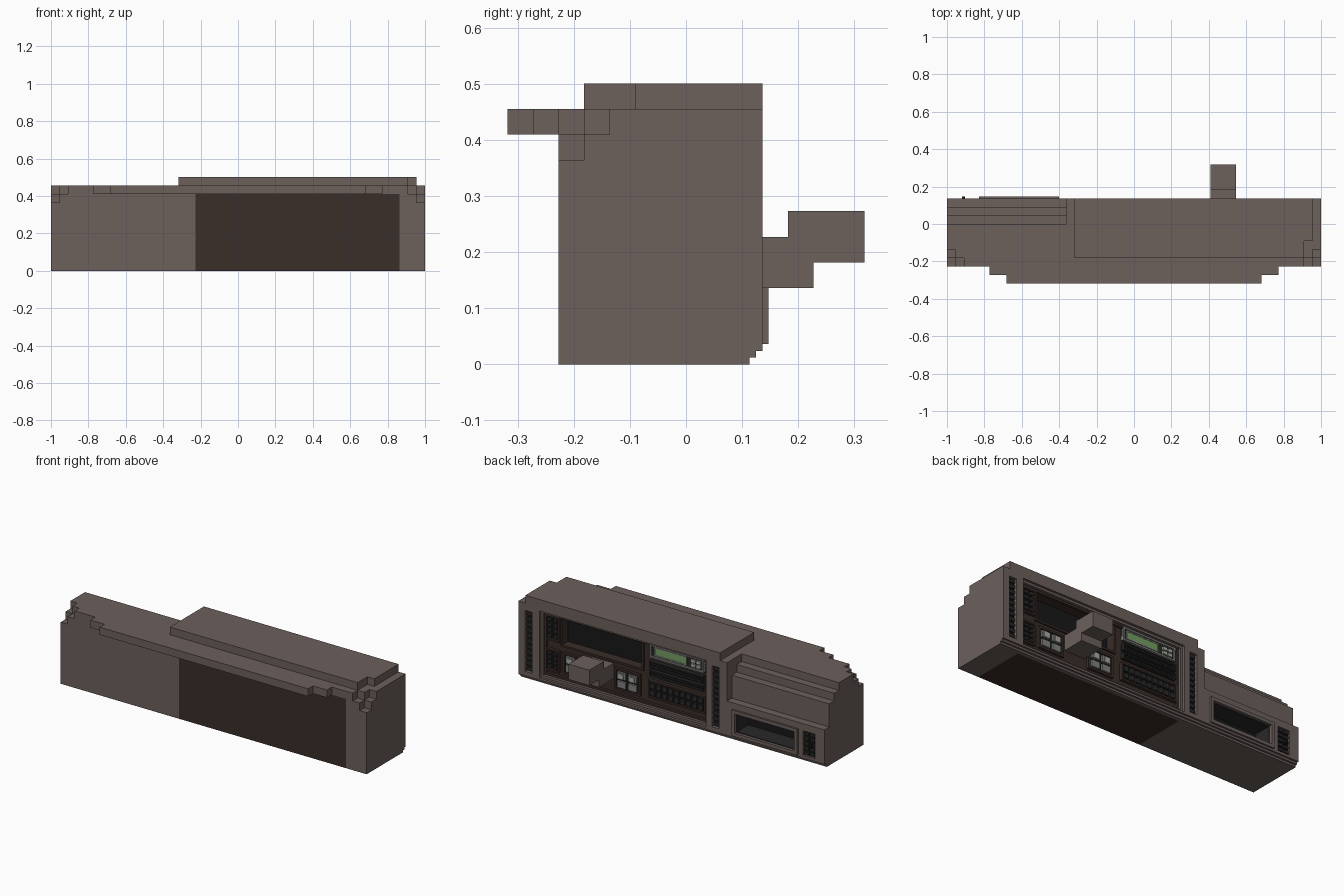
import bpy, bmesh

if "Cube" in bpy.data.objects:
    bpy.data.objects.remove(bpy.data.objects["Cube"])

U = 1 / 22  # block size of the voxel grid


def mat(name, r, g, b):
    m = bpy.data.materials.new(name)
    m.diffuse_color = (r, g, b, 1)
    m.use_nodes = True
    m.node_tree.nodes["Principled BSDF"].inputs["Base Color"].default_value = m.diffuse_color
    return m


BROWN = mat("brown_plastic", .150, .115, .105)
DARK = mat("dark_brown", .042, .027, .022)
BLACK = mat("black", .009, .009, .009)
CHAR = mat("charcoal", .022, .022, .023)
GREY = mat("grey", .22, .22, .21)
PALE = mat("pale_button", .40, .40, .37)
GREEN = mat("green_screen", .17, .34, .12)


def add(name, bm, m):
    bmesh.ops.recalc_face_normals(bm, faces=bm.faces)
    me = bpy.data.meshes.new(name)
    bm.to_mesh(me)
    bm.free()
    ob = bpy.data.objects.new(name, me)
    if m:
        me.materials.append(m)
    bpy.context.collection.objects.link(ob)
    return ob


def box(name, x, y, z, m=BROWN):
    bm = bmesh.new()
    bmesh.ops.create_cube(bm, size=1)
    for v in bm.verts:
        v.co = [a[0] + (a[1] - a[0]) * (c + .5) for a, c in zip((x, y, z), v.co)]
    return add(name, bm, m)


def extrude_x(name, profile, x0, x1, m=BROWN):
    bm = bmesh.new()
    f = bm.faces.new([bm.verts.new((x0, y, z)) for y, z in profile])
    r = bmesh.ops.extrude_face_region(bm, geom=[f])
    for v in r["geom"]:
        if isinstance(v, bmesh.types.BMVert):
            v.co.x = x1
    return add(name, bm, m)


def cut(ob, *boxes):
    for b in boxes:
        c = box("cutter", *b, m=None)
        c.hide_render = True
        md = ob.modifiers.new("cut", "BOOLEAN")
        md.operation, md.solver, md.object = "DIFFERENCE", "EXACT", c
        bpy.context.view_layer.objects.active = ob
        bpy.ops.object.modifier_apply(modifier="cut")
        bpy.data.objects.remove(c)


def vent(name, x, z, y, n, cols=1, slat=CHAR, fill=.55, depth=.012):
    # black backing with rows of raised slats
    box(name + "_backing", x, (y - .01, y), z, BLACK)
    w, h = (x[1] - x[0]) / cols, (z[1] - z[0]) / n
    for c in range(cols):
        for i in range(n):
            a, b = x[0] + w * (c + .12), z[0] + h * (i + .5 - fill / 2)
            box(name + "_slat", (a, a + w * .76), (y, y + depth), (b, b + h * fill), slat)


def frame(name, x, z, y, t, m):
    # four bars around an opening
    box(name + "_top", x, y, (z[1] - t, z[1]), m)
    box(name + "_bottom", x, y, (z[0], z[0] + t), m)
    for a in (x[0], x[1] - t):
        box(name + "_side", (a, a + t), y, (z[0] + t, z[1] - t), m)


YF, YB = -5 * U, 3 * U
XM = -8 * U
sill = [(YF, 0), (.113, 0), (.113, .012), (.125, .012), (.125, .024), (YB, .024)]


def corner(s):
    # voxel notches in an outer front top corner
    def r(a, b):
        return tuple(sorted((s * a, s * b)))
    return [(r(21 * U, 1.1), (-.4, -3 * U), (9 * U, .6)),
            (r(20 * U, 1.1), (-.4, -4 * U), (9 * U, .6)),
            (r(21 * U, 1.1), (-.4, -4 * U), (8 * U, .6))]


# Main body: driver side and stepped passenger side
driver = extrude_x("driver_body", sill + [(YB, 10 * U), (YF, 10 * U)], XM, 1)
passenger = extrude_x("passenger_body", sill + [
    (YB, 5 * U), (2 * U, 5 * U), (2 * U, 8 * U), (U, 8 * U), (U, 9 * U),
    (0, 9 * U), (0, 10 * U), (YF, 10 * U)], -1, XM)
DX = (-5 * U, 19 * U)
STRIPS = [(.91, .958), (-.312, -.264)]
cut(driver, (DX, (-.4, .09), (-.1, 9 * U)), (DX, (.07, .2), (.036, .432)),
    *[(s, (.115, .2), (.05, .41)) for s in STRIPS], *corner(1))
GX, GZ = (-.83, -.40), (.036, .19)
cut(passenger, ((-.81, -.42), (.02, .2), (.056, .17)),
    ((-.94, -.86), (.12, .2), (.04, .185)), *corner(-1))

# Hood over the instruments and windscreen shelf
box("instrument_hood", (-7 * U, 20 * U), (-4 * U, YB), (10 * U, 11 * U))
box("hood_end", (20 * U, 21 * U), (-2 * U, YB), (10 * U, 11 * U))
box("windscreen_shelf", (-15 * U, 15 * U), (-7 * U, YF), (9 * U, 10 * U))
for s in (-1, 1):
    a, b = sorted((s * 15 * U, s * 17 * U))
    box("shelf_end", (a, b), (-6 * U, YF), (9 * U, 10 * U))

# Dark instrument housing with gauge window
house = box("instrument_housing", DX, (YF, .09), (0, 9 * U), DARK)
WX, WZ = (.22, .74), (.25, .403)
cut(house, (WX, (.04, .2), WZ))
box("gauge_glass", WX, (.038, .044), WZ, BLACK)
frame("gauge_bezel", (WX[0] - .012, WX[1] + .012), (WZ[0] - .012, WZ[1] + .012),
      (.09, .1), .012, DARK)
frame("recess_trim_outer", DX, (.036, .432), (.09, .122), .014, BROWN)
frame("recess_trim_inner", (DX[0] + .014, DX[1] - .014), (.05, .418), (.09, .106), .012, DARK)

# Tall vent strips either side of the instruments
for s in STRIPS:
    vent("side_strip", s, (.05, .41), .117, 11)

# Small vents left of the gauges
for z in ((.27, .40), (.09, .20)):
    vent("small_vent", (.765, .835), z, .094, 4, 2)
    frame("small_vent_frame", (.755, .845), (z[0] - .01, z[1] + .01), (.09, .108), .01, DARK)

# Radio with green screen and keypad
RX, RZ = (-.19, .163), (.335, .415)
box("radio_body", RX, (.09, .1), RZ, CHAR)
frame("radio_frame", RX, RZ, (.09, .11), .01, GREY)
box("radio_screen", (-.07, .13), (.1, .106), (.355, .396), GREEN)
frame("screen_frame", (-.078, .138), (.349, .402), (.1, .108), .007, GREY)
for i in range(2):
    for j in range(2):
        x, z = -.17 + i * .035, .352 + j * .025
        box("radio_key", (x, x + .028), (.1, .11), (z, z + .019), PALE)

# Heater slots and button rows below the radio
for z in ((.275, .315), (.225, .262)):
    box("slot_panel", RX, (.09, .1), z, BLACK)
    frame("slot_frame", RX, z, (.09, .112), .008, CHAR)
    box("slot_lip", (RX[0] + .03, RX[1] - .03), (.1, .106), (z[0] + .014, z[0] + .022), CHAR)
vent("button_row", RX, (.105, .19), .098, 2, 9, fill=.7)
frame("button_row_frame", (RX[0] - .01, RX[1] + .01), (.095, .2), (.09, .11), .01, DARK)

# Pale switch groups either side of the steering column
for x in ((.24, .385), (.575, .72)):
    vent("switches", x, (.095, .2), .096, 2, 2, slat=GREY, fill=.75)
    for c in range(2):
        a = x[0] + .02 + c * .0725
        box("switch_tip", (a, a + .032), (.108, .112), (.155, .185), PALE)
    frame("switch_frame", (x[0] - .012, x[1] + .012), (.083, .212), (.09, .106), .012, DARK)

# Steering column
box("steering_column", (9 * U, 12 * U), (.08, 5 * U), (3 * U, 5 * U))
tip = box("steering_column_end", (9 * U, 12 * U), (4 * U, 7 * U), (4 * U, 6 * U))
cut(tip, ((.3, .7), (.1, 5 * U), (.1, 5 * U)))

# Open glove box and passenger vent
frame("glove_box_frame", GX, GZ, (YB, .147), .02, BROWN)
box("glove_box_back", (-.81, -.42), (.018, .024), (.056, .17), BLACK)
frame("glove_box_lining", (-.81, -.42), (.056, .17), (.024, .13), .004, CHAR)
vent("passenger_vent", (-.94, -.86), (.04, .185), .122, 5, 2)
box("vent_knob", (-.92, -.904), (.122, .147), (.1, .125), BLACK)
